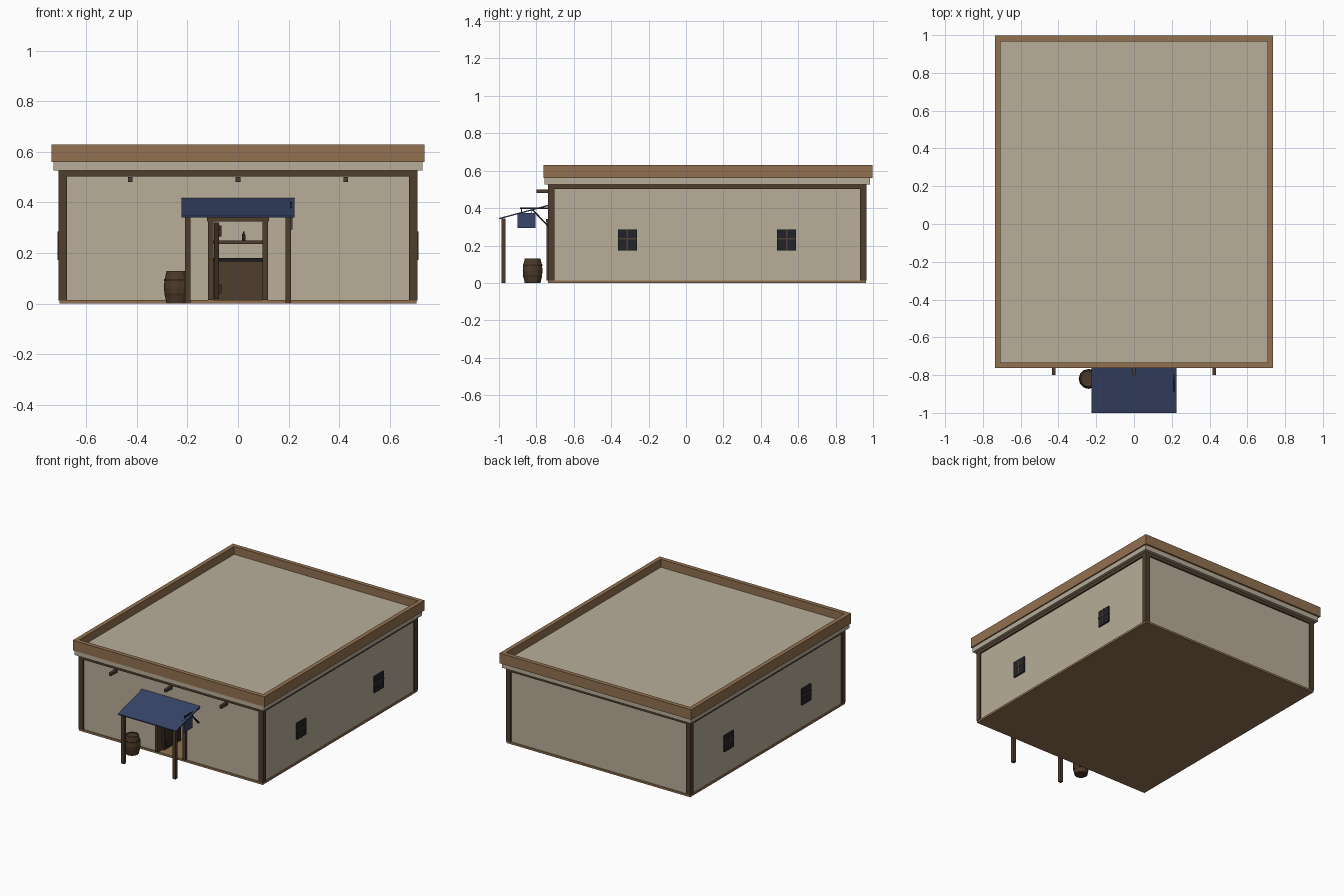
import bpy, bmesh, math
from mathutils import Vector, Matrix

if "Cube" in bpy.data.objects:
    bpy.data.objects.remove(bpy.data.objects["Cube"])


def lin(c):
    c /= 255
    return c / 12.92 if c <= 0.04045 else ((c + 0.055) / 1.055) ** 2.4


def material(name, r, g, b):
    m = bpy.data.materials.new(name)
    m.diffuse_color = (lin(r), lin(g), lin(b), 1)
    m.use_nodes = True
    m.node_tree.nodes["Principled BSDF"].inputs["Base Color"].default_value = m.diffuse_color
    return m


PLASTER = material("plaster", 184, 174, 153)
TAN = material("tan wood", 146, 113, 80)
BROWN = material("dark timber", 80, 61, 46)
BARREL = material("barrel wood", 76, 57, 40)
DOOR = material("door wood", 56, 41, 30)
BLUE = material("blue cloth", 56, 68, 104)
GLASS = material("dark glass", 34, 36, 42)
IRON = material("black iron", 28, 28, 30)


def finish(name, bm, mat):
    bmesh.ops.recalc_face_normals(bm, faces=bm.faces)
    mesh = bpy.data.meshes.new(name)
    bm.to_mesh(mesh)
    bm.free()
    mesh.materials.append(mat)
    ob = bpy.data.objects.new(name, mesh)
    bpy.context.collection.objects.link(ob)
    return ob


def boxes(name, mat, *ranges):
    """One object from boxes given as (x0, x1, y0, y1, z0, z1)."""
    bm = bmesh.new()
    for x0, x1, y0, y1, z0, z1 in ranges:
        m = (Matrix.Translation(((x0 + x1) / 2, (y0 + y1) / 2, (z0 + z1) / 2))
             @ Matrix.Diagonal((x1 - x0, y1 - y0, z1 - z0, 1)))
        bmesh.ops.create_cube(bm, size=1, matrix=m)
    return finish(name, bm, mat)


def ring(name, mat, x, y0, y1, t, z0, z1):
    """Rectangular frame of thickness t, running round the building."""
    return boxes(name, mat, (-x, x, y0, y0 + t, z0, z1), (-x, x, y1 - t, y1, z0, z1),
                 (-x, -x + t, y0 + t, y1 - t, z0, z1), (x - t, x, y0 + t, y1 - t, z0, z1))


def lathe(name, mat, profile, sides, loc):
    """Closed turned solid from (radius, z) pairs."""
    bm = bmesh.new()
    rows = [[bm.verts.new((loc[0] + r * math.cos(2 * math.pi * i / sides),
                           loc[1] + r * math.sin(2 * math.pi * i / sides), loc[2] + z))
             for i in range(sides)] for r, z in profile]
    for a, b in zip(rows, rows[1:]):
        for i in range(sides):
            j = (i + 1) % sides
            bm.faces.new((a[i], a[j], b[j], b[i]))
    bm.faces.new(rows[0])
    bm.faces.new(rows[-1])
    return finish(name, bm, mat)


def beam(name, mat, a, b, t):
    """Square bar between two points."""
    a, b = Vector(a), Vector(b)
    d = b - a
    m = (Matrix.Translation((a + b) / 2) @ d.to_track_quat('Z', 'Y').to_matrix().to_4x4()
         @ Matrix.Diagonal((t, t, d.length, 1)))
    bm = bmesh.new()
    bmesh.ops.create_cube(bm, size=1, matrix=m)
    return finish(name, bm, mat)


# Building shell: floor, walls with a doorway, roof
X, Y0, Y1, T = 0.70, -0.73, 0.955, 0.03
boxes("floor_slab", TAN, (-0.706, 0.706, -0.737, 0.962, 0, 0.014))
boxes("walls", PLASTER,
      (-X, -0.1, Y0, Y0 + T, 0.014, 0.53), (0.1, X, Y0, Y0 + T, 0.014, 0.53),
      (-0.1, 0.1, Y0, Y0 + T, 0.33, 0.53), (-X, X, Y1 - T, Y1, 0.014, 0.53),
      (-X, -X + T, Y0 + T, Y1 - T, 0.014, 0.53), (X - T, X, Y0 + T, Y1 - T, 0.014, 0.53))
boxes("roof_deck", PLASTER, (-0.715, 0.715, -0.74, 0.97, 0.53, 0.575))
ring("cornice", PLASTER, 0.728, -0.756, 0.985, 0.04, 0.527, 0.562)
ring("parapet", TAN, 0.737, -0.763, 0.997, 0.03, 0.56, 0.63)

# Timber framing
ring("wall_plate", BROWN, 0.709, -0.739, 0.964, 0.03, 0.503, 0.529)
boxes("corner_posts", BROWN, *[
    (min(s * 0.675, s * 0.709), max(s * 0.675, s * 0.709), y, y + 0.035, 0.013, 0.51)
    for s in (-1, 1) for y in (-0.739, 0.929)])
boxes("roof_beam_ends", BROWN, *[
    (x - 0.009, x + 0.009, -0.8, -0.72, 0.48, 0.5) for x in (-0.425, 0, 0.425)])

# Side windows: pane plus crossing bars
for side, s in (("left", -1), ("right", 1)):
    for place, y in (("front", -0.313), ("rear", 0.538)):
        def slab(d, ya, yb, za, zb):
            return (min(s * 0.69, s * d), max(s * 0.69, s * d), y + ya, y + yb, za, zb)
        boxes(f"{side}_{place}_pane", GLASS, slab(0.71, -0.051, 0.051, 0.172, 0.285))
        boxes(f"{side}_{place}_bars", BROWN,
              slab(0.713, -0.004, 0.004, 0.172, 0.285), slab(0.713, -0.051, 0.051, 0.233, 0.241))

# Doorway with an open leaf swung inward
boxes("door_frame", BROWN, (-0.118, -0.096, -0.745, -0.69, 0.014, 0.33),
      (0.096, 0.118, -0.745, -0.69, 0.014, 0.33), (-0.122, 0.122, -0.748, -0.69, 0.325, 0.341))
boxes("door_leaf", DOOR, (-0.094, -0.076, -0.7, -0.52, 0.018, 0.32))
boxes("door_battens", DOOR, (-0.076, -0.066, -0.69, -0.53, 0.265, 0.31),
      (-0.076, -0.066, -0.69, -0.53, 0.04, 0.075))

# Interior counter and back shelf
boxes("counter", BROWN, (-0.4, 0.4, -0.1, 0.02, 0.014, 0.167))
boxes("counter_top", IRON, (-0.42, 0.42, -0.12, 0.04, 0.167, 0.18))
boxes("back_shelf", BROWN, (-0.4, 0.4, 0.85, Y1 - T, 0.235, 0.25))
for i in range(-2, 3):
    lathe(f"bottle_{i + 3}", BARREL, [(0.007, 0), (0.007, 0.022), (0.003, 0.028), (0.003, 0.036)],
          8, (0.022 + i * 0.15, 0.89, 0.25))

# Sloping porch awning on two posts
bm = bmesh.new()
w, top = 0.224, [(-1.0, 0.347), (-0.735, 0.418)]
quad = [(y, z) for y, z in top] + [(y, z - 0.007) for y, z in reversed(top)]
ends = [[bm.verts.new((x, y, z)) for y, z in quad] for x in (-w, w)]
for i in range(4):
    j = (i + 1) % 4
    bm.faces.new((ends[0][i], ends[0][j], ends[1][j], ends[1][i]))
for e in ends:
    bm.faces.new(e)
finish("awning", bm, BLUE)
boxes("awning_posts", BROWN, *[
    (x - 0.011, x + 0.011, -0.986, -0.964, 0, 0.345) for x in (-0.198, 0.198)])

# Hanging sign with its bracket
boxes("sign_board", BLUE, (0.205, 0.215, -0.9, -0.805, 0.293, 0.375))
beam("sign_arm", IRON, (0.21, -0.887, 0.398), (0.21, -0.73, 0.398), 0.008)
beam("sign_brace", IRON, (0.21, -0.825, 0.396), (0.21, -0.732, 0.298), 0.008)
boxes("sign_hangers", IRON, *[
    (0.208, 0.212, y - 0.002, y + 0.002, 0.37, 0.398) for y in (-0.88, -0.825)])

# Barrel with iron hoops
C = (-0.24, -0.82, 0)
lathe("barrel", BARREL, [(0.042, 0), (0.05, 0.035), (0.053, 0.065), (0.05, 0.095), (0.042, 0.13),
                         (0.037, 0.13), (0.037, 0.124)], 12, C)
for name, z, r in (("lower_hoop", 0.032, 0.0505), ("upper_hoop", 0.09, 0.0515)):
    lathe(name, DOOR, [(r, z), (r, z + 0.008)], 12, C)
